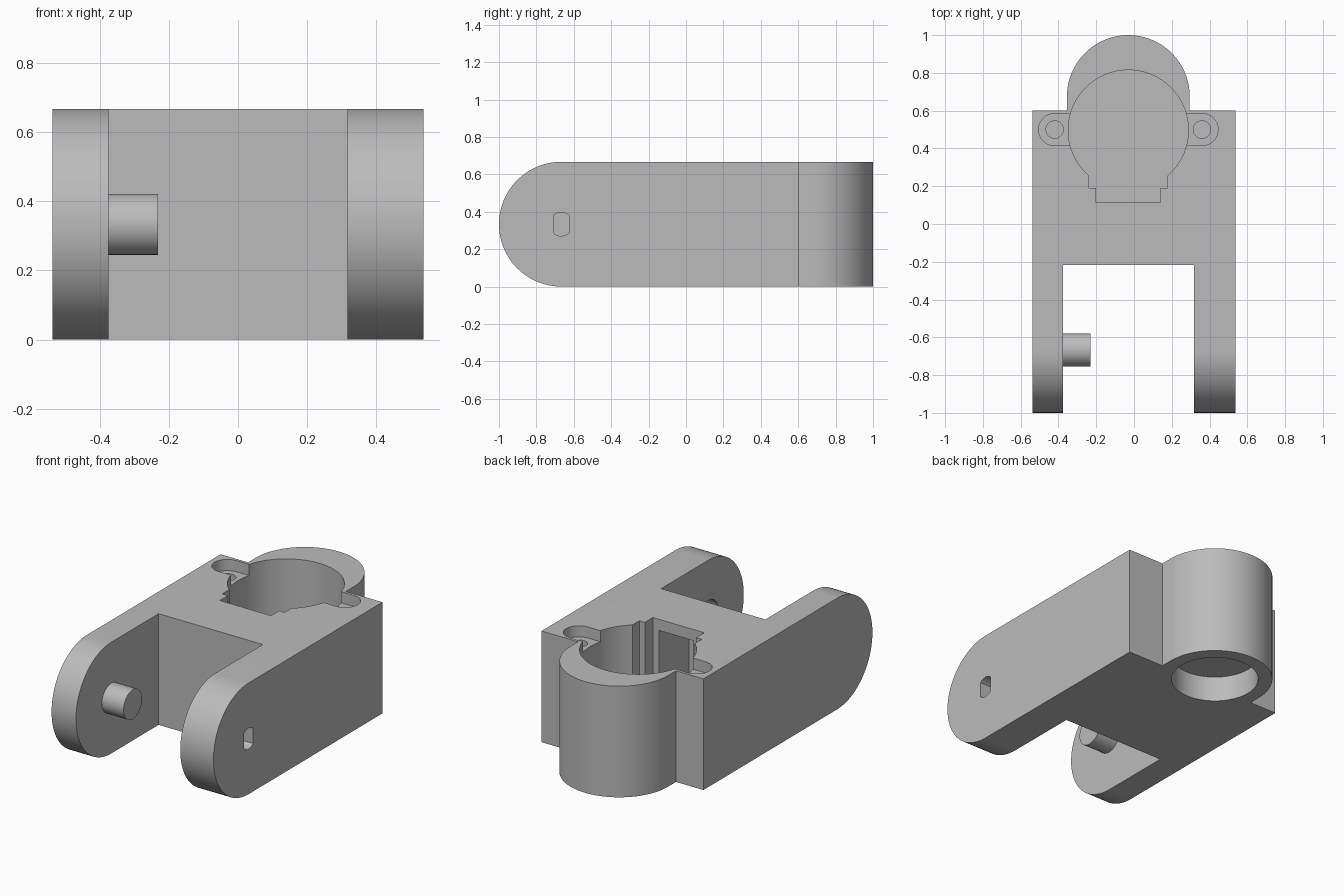
import bpy, bmesh, math
from mathutils import Vector

cube = bpy.data.objects.get("Cube")
if cube:
    bpy.data.objects.remove(cube, do_unlink=True)

grey = bpy.data.materials.new("plain grey")
grey.use_nodes = True
colour = (0.5, 0.5, 0.5, 1)
grey.diffuse_color = colour
grey.node_tree.nodes["Principled BSDF"].inputs["Base Color"].default_value = colour

H = 0.667          # height
W = 0.537          # half width
R = H / 2          # arm end radius
PIVOT = -1 + R     # pivot position along y
CX = -0.03         # socket centre line
TOP = H + 0.1      # where upward cutters end


def arc(cx, cy, r, start, end, n=48):
    """Points along an arc, angles in degrees."""
    steps = [math.radians(start + (end - start) * i / n) for i in range(n + 1)]
    return [(cx + r * math.cos(a), cy + r * math.sin(a)) for a in steps]


def circle(cx, cy, r, n=72):
    return arc(cx, cy, r, 0, 360, n)[:-1]


def rect(x0, x1, y0, y1):
    return [(x0, y0), (x1, y0), (x1, y1), (x0, y1)]


def prism(name, outline, low, high, axis="z"):
    """Extrude an outline along z, or a (y, z) outline along x."""
    bm = bmesh.new()
    place = (lambda u, v: (u, v, low)) if axis == "z" else (lambda u, v: (low, u, v))
    face = bm.faces.new([bm.verts.new(place(u, v)) for u, v in outline])
    moved = bmesh.ops.extrude_face_region(bm, geom=[face])["geom"]
    step = Vector((0, 0, high - low)) if axis == "z" else Vector((high - low, 0, 0))
    bmesh.ops.translate(bm, vec=step, verts=[e for e in moved if isinstance(e, bmesh.types.BMVert)])
    bmesh.ops.recalc_face_normals(bm, faces=bm.faces)
    mesh = bpy.data.meshes.new(name)
    bm.to_mesh(mesh)
    bm.free()
    mesh.materials.append(grey)
    obj = bpy.data.objects.new(name, mesh)
    bpy.context.collection.objects.link(obj)
    return obj


def combine(target, tool, operation="DIFFERENCE"):
    """Apply a boolean and throw the tool away."""
    tool.hide_render = True
    mod = target.modifiers.new("combine", "BOOLEAN")
    mod.operation = operation
    mod.solver = "EXACT"
    mod.object = tool
    bpy.context.view_layer.objects.active = target
    bpy.ops.object.modifier_apply(modifier=mod.name)
    bpy.data.objects.remove(tool, do_unlink=True)


def smooth(obj):
    bpy.ops.object.select_all(action="DESELECT")
    obj.select_set(True)
    bpy.context.view_layer.objects.active = obj
    bpy.ops.object.shade_smooth_by_angle(angle=math.radians(30))


# Body: rounded side profile run across the full width
side = arc(PIVOT, R, R, 90, 270) + [(0.602, 0), (0.602, H)]
body = prism("bracket_body", side, -W, W, "x")

# Rounded collar at the back
collar_outline = arc(CX, 0.675, 0.325, 0, 180, 64) + [(CX - 0.325, 0.45), (CX + 0.325, 0.45)]
combine(body, prism("collar", collar_outline, 0, H), "UNION")

# Gap that leaves the two arms
combine(body, prism("arm_gap", rect(-0.375, 0.317, -1.2, -0.217), -0.1, TOP))

# Socket from above, with its stepped notch
FLOOR = 0.2
combine(body, prism("socket", circle(CX, 0.497, 0.318, 96), FLOOR, TOP))
for half, front in ((0.207, 0.19), (0.17, 0.113)):
    combine(body, prism("notch", rect(CX - half, CX + half, front, 0.4), FLOOR, TOP))

# Inner pocket beyond the notch
combine(body, prism("inner_pocket", rect(-0.13, 0.1, -0.17, 0.2), FLOOR, 0.6))

# Sunken ears and their screw holes
EAR = 0.39
ears = arc(CX + EAR, 0.5, 0.085, -90, 90, 24) + arc(CX - EAR, 0.5, 0.085, 90, 270, 24)
combine(body, prism("ear_recess", ears, 0.6, TOP))
for sign in (-1, 1):
    combine(body, prism("screw_hole", circle(CX + sign * EAR, 0.5, 0.046, 32), 0.3, TOP))

# Round recess underneath
combine(body, prism("base_recess", circle(CX, 0.675, 0.245), -0.1, 0.155))

# Left arm: round bearing recess inside, flat-sided slot through to the outside
combine(body, prism("bearing_recess", circle(PIVOT, R, 0.092, 48), 0.25, 0.44, "x"))
flat = math.degrees(math.acos(0.043 / 0.063))
slot = arc(PIVOT, R, 0.063, flat, 180 - flat, 16) + arc(PIVOT, R, 0.063, 180 + flat, 360 - flat, 16)
combine(body, prism("shaft_slot", slot, 0.4, 0.7, "x"))
smooth(body)

# Pivot pin on the right arm
pin = prism("pivot_pin", circle(PIVOT, R, 0.088, 48), -0.39, -0.231, "x")
smooth(pin)
